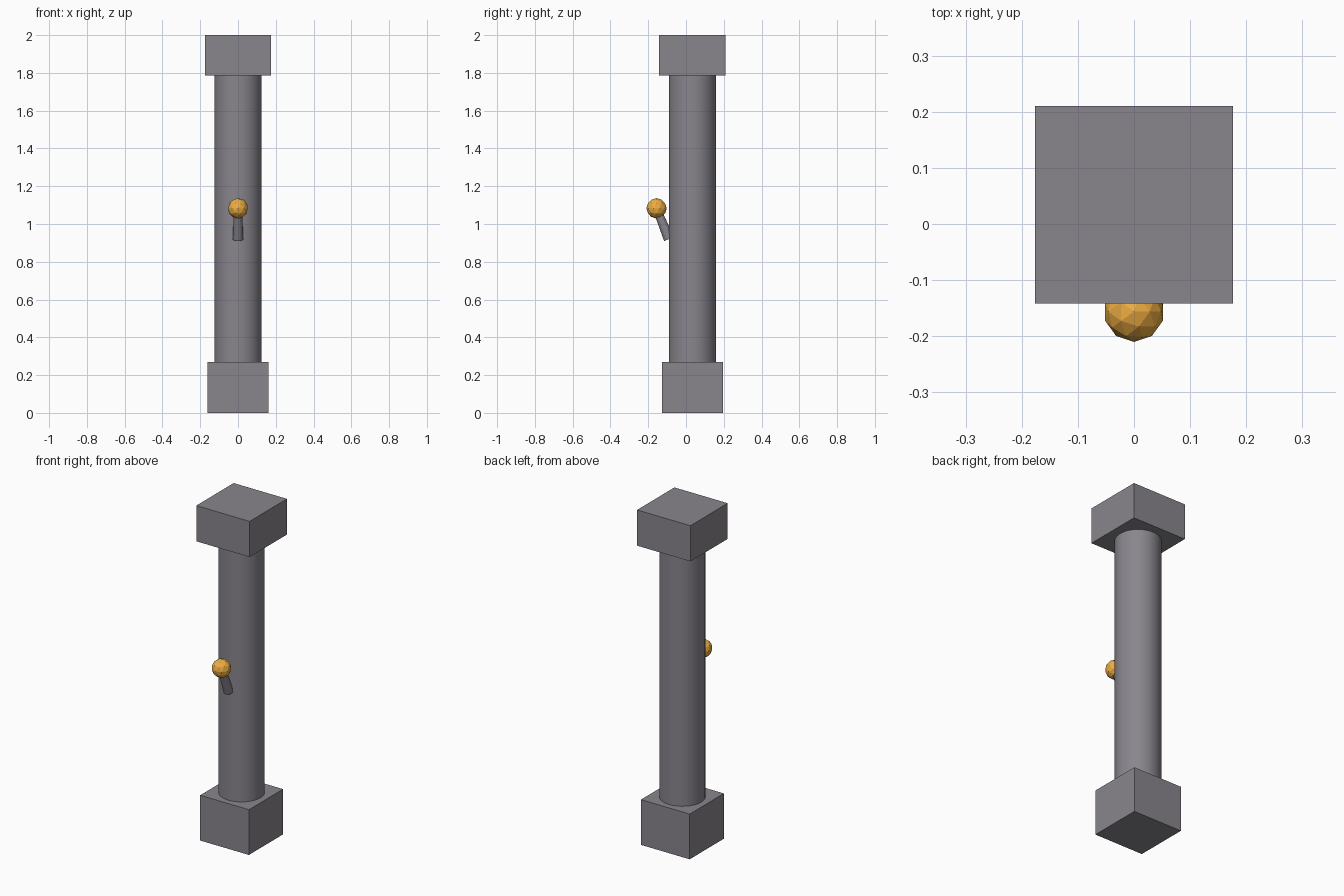
import bpy
from mathutils import Vector

if "Cube" in bpy.data.objects:
    bpy.data.objects.remove(bpy.data.objects["Cube"])

CY = 0.034  # column axis in y


def material(name, colour):
    mat = bpy.data.materials.new(name)
    mat.diffuse_color = (*colour, 1)
    mat.use_nodes = True
    mat.node_tree.nodes["Principled BSDF"].inputs["Base Color"].default_value = mat.diffuse_color
    return mat


stone = material("dark_stone", (0.25, 0.235, 0.265))
orange = material("flame_orange", (0.85, 0.42, 0.055))


def block(name, width, z0, z1):
    bpy.ops.mesh.primitive_cube_add(size=1, location=(0, CY, (z0 + z1) / 2))
    ob = bpy.context.object
    ob.name = name
    ob.scale = (width, width, z1 - z0)
    bpy.ops.object.transform_apply(location=False, rotation=False, scale=True)
    ob.data.materials.append(stone)


def rod(name, start, end, r0, r1, sides):
    a, b = Vector(start), Vector(end)
    bpy.ops.mesh.primitive_cone_add(vertices=sides, radius1=r0, radius2=r1,
                                    depth=(b - a).length, location=(a + b) / 2)
    ob = bpy.context.object
    ob.name = name
    ob.rotation_euler = (b - a).to_track_quat('Z', 'Y').to_euler()
    ob.data.materials.append(stone)


# Square base and capital
block("base", 0.322, 0, 0.27)
block("capital", 0.352, 1.787, 2.0)

# Round shaft
rod("shaft", (0, CY, 0.27), (0, CY, 1.787), 0.125, 0.125, 32)
bpy.ops.object.shade_smooth_by_angle()

# Leaning torch handle, slightly tapered towards the flame
flame_pos = (0, -0.156, 1.083)
rod("torch_handle", (0, -0.09, 0.92), flame_pos, 0.028, 0.021, 12)

# Faceted flame ball
bpy.ops.mesh.primitive_ico_sphere_add(subdivisions=2, radius=0.054, location=flame_pos)
flame = bpy.context.object
flame.name = "torch_flame"
flame.data.materials.append(orange)
